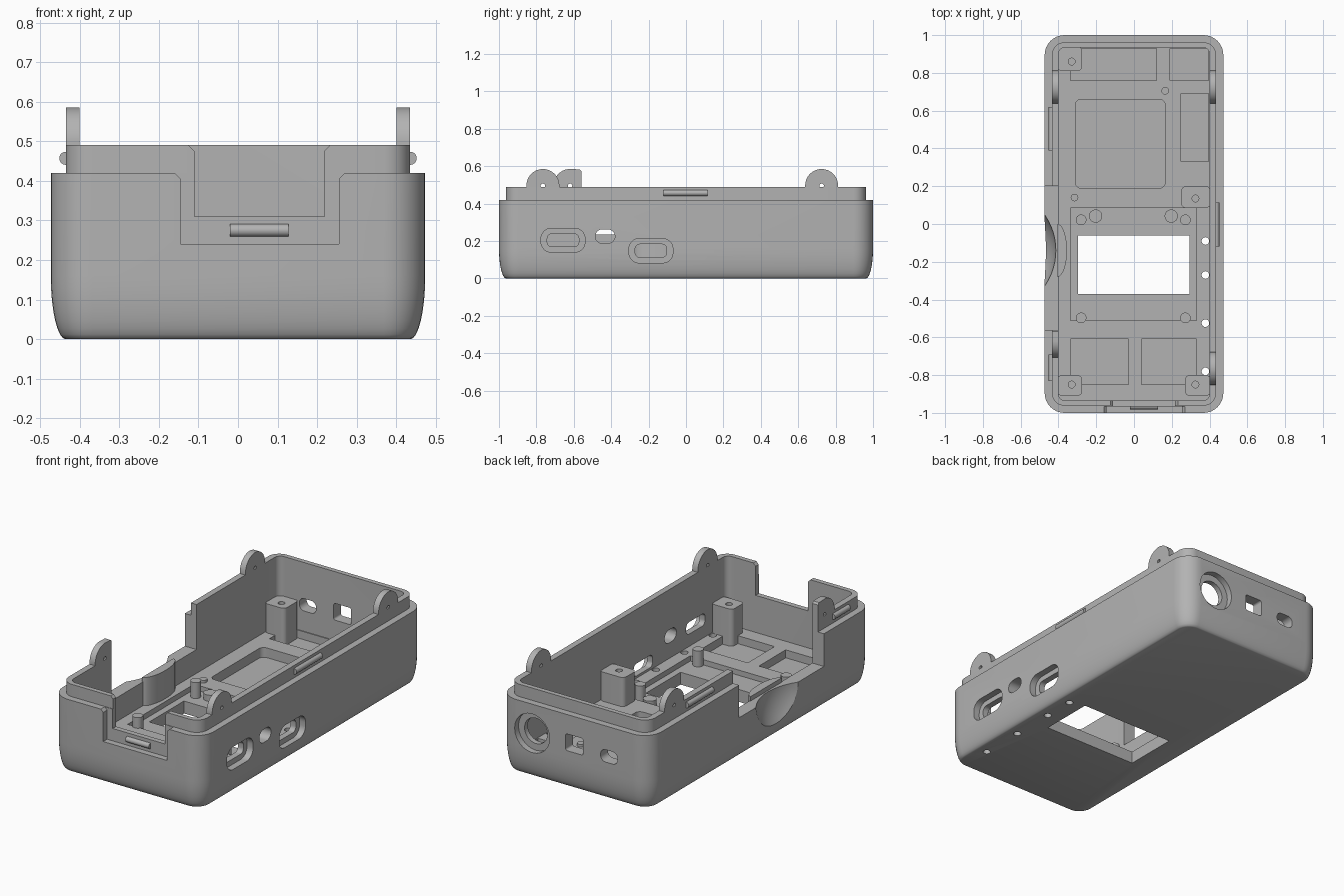
import bpy, bmesh, math

if "Cube" in bpy.data.objects:
    bpy.data.objects.remove(bpy.data.objects["Cube"])

grey = bpy.data.materials.new("plain grey")
grey.diffuse_color = (0.45, 0.45, 0.45, 1)
grey.use_nodes = True
grey.node_tree.nodes["Principled BSDF"].inputs["Base Color"].default_value = grey.diffuse_color


def rr(cx, cy, w, h, r, seg=8):
    """Rounded rectangle outline, counter-clockwise."""
    r = max(min(r, w / 2 - 1e-4, h / 2 - 1e-4), 1e-4)
    pts = []
    for i, (sx, sy) in enumerate([(1, 1), (-1, 1), (-1, -1), (1, -1)]):
        for k in range(seg + 1):
            a = (i + k / seg) * math.pi / 2
            pts.append((cx + sx * (w / 2 - r) + r * math.cos(a),
                        cy + sy * (h / 2 - r) + r * math.sin(a)))
    return pts


def span(a0, a1, b0, b1, r=0.0):
    """Rectangle outline from its limits."""
    if r == 0:
        return [(a0, b0), (a1, b0), (a1, b1), (a0, b1)]
    return rr((a0 + a1) / 2, (b0 + b1) / 2, a1 - a0, b1 - b0, r)


def disc(a, b, r):
    return rr(a, b, 2 * r, 2 * r, r, 6)


def loft(name, rings):
    bm = bmesh.new()
    vs = [[bm.verts.new(p) for p in ring] for ring in rings]
    n = len(vs[0])
    for lo, hi in zip(vs, vs[1:]):
        for i in range(n):
            bm.faces.new((lo[i], lo[(i + 1) % n], hi[(i + 1) % n], hi[i]))
    bm.faces.new(vs[0][::-1])
    bm.faces.new(vs[-1])
    bmesh.ops.recalc_face_normals(bm, faces=bm.faces)
    me = bpy.data.meshes.new(name)
    bm.to_mesh(me)
    bm.free()
    me.materials.append(grey)
    ob = bpy.data.objects.new(name, me)
    bpy.context.collection.objects.link(ob)
    return ob


def prism(name, pts, axis, lo, hi):
    """Outline extruded along an axis."""
    put = {"x": lambda a, b, c: (c, a, b), "y": lambda a, b, c: (a, c, b),
           "z": lambda a, b, c: (a, b, c)}[axis]
    return loft(name, [[put(a, b, c) for a, b in pts] for c in (lo, hi)])


def cut(target, cutter):
    bpy.context.view_layer.objects.active = target
    m = target.modifiers.new("cut", "BOOLEAN")
    m.operation, m.solver, m.object = "DIFFERENCE", "EXACT", cutter
    bpy.ops.object.modifier_apply(modifier=m.name)
    bpy.data.objects.remove(cutter, do_unlink=True)


def cut_prism(target, pts, axis, lo, hi):
    cut(target, prism("cutter", pts, axis, lo, hi))


# Case: rounded foot, straight sides, stepped lip
rings = []
for i in range(9):
    z = 0.16 * (1 - math.cos(i / 8 * math.pi / 2))
    inset = 0.038 * (1 - math.sin(i / 8 * math.pi / 2))
    rings.append((z, inset))
rings += [(0.42, 0), (0.42, 0.038), (0.49, 0.038)]
case = loft("case", [[(x, y, z) for x, y in
                      rr(0, 0, 0.946 - 2 * d, 2 - 2 * d, 0.105 - d)] for z, d in rings])

# Cavity, display recess, floor pockets and display window
cut_prism(case, span(-0.4, 0.4, -0.935, 0.935, 0.035), "z", 0.10, 0.7)
cut_prism(case, span(-0.335, 0.33, -0.51, 0.085), "z", 0.07, 0.3)
cut_prism(case, span(-0.31, 0.165, 0.19, 0.66, 0.03), "z", 0.045, 0.3)
for box in [(-0.335, -0.03, -0.85, -0.61), (0.04, 0.33, -0.85, -0.61),
            (-0.335, 0.12, 0.76, 0.93), (0.19, 0.395, 0.76, 0.93),
            (0.25, 0.395, 0.33, 0.69)]:
    cut_prism(case, span(*box), "z", 0.055, 0.3)
cut_prism(case, span(-0.297, 0.293, -0.37, -0.06), "z", -0.1, 0.3)

# Indicator light holes
for y in (-0.09, -0.27, -0.525, -0.78):
    cut_prism(case, disc(0.378, y, 0.02), "z", -0.1, 0.2)

# Front opening: outer step and inner gap, both with chamfered mouths
cut_prism(case, [(-0.145, 0.24), (0.255, 0.24), (0.255, 0.405), (0.27, 0.42), (0.27, 0.6),
                 (-0.16, 0.6), (-0.16, 0.42), (-0.145, 0.405)], "y", -1.1, -0.965)
cut_prism(case, [(-0.11, 0.31), (0.218, 0.31), (0.218, 0.475), (0.233, 0.49), (0.233, 0.6),
                 (-0.125, 0.6), (-0.125, 0.49), (-0.11, 0.475)], "y", -1.1, -0.9)

# Left side gap and thumb scoop
cut_prism(case, span(-0.56, 0.2, 0.235, 0.7), "x", -0.6, -0.39)
bpy.ops.mesh.primitive_uv_sphere_add(segments=64, ring_count=32, radius=0.33,
                                     location=(-0.743, -0.14, 0.25))
cut(case, bpy.context.object)

# Right side ports: wide recess then through slot
for y0, y1, z0, z1 in [(-0.775, -0.54, 0.14, 0.268), (-0.305, -0.07, 0.083, 0.213)]:
    cut_prism(case, span(y0, y1, z0, z1, 0.055), "x", 0.435, 0.6)
    cut_prism(case, span(y0 + 0.033, y1 - 0.033, z0 + 0.03, z1 - 0.03, 0.025), "x", 0.3, 0.6)
cut_prism(case, span(-0.485, -0.38, 0.188, 0.262, 0.037), "x", 0.3, 0.6)

# Back ports: round counterbore, square and slot
cut_prism(case, disc(0.265, 0.255, 0.11), "y", 0.965, 1.1)
cut_prism(case, disc(0.265, 0.255, 0.072), "y", 0.9, 1.1)
cut_prism(case, span(-0.055, 0.055, 0.215, 0.31, 0.012), "y", 0.9, 1.1)
cut_prism(case, span(-0.27, -0.165, 0.215, 0.285, 0.03), "y", 0.9, 1.1)

parts = [case]


# Hinge ears on the lip
def ear(name, side, y, square=False):
    pts = [(y - 0.088, 0.44)]
    end = 90 if square else 0
    for k in range(17):
        a = math.radians(180 - (180 - end) * k / 16)
        pts.append((y + 0.088 * math.cos(a), 0.497 + 0.088 * math.sin(a)))
    pts += [(y + 0.05, 0.583), (y + 0.06, 0.573), (y + 0.06, 0.44)] if square \
        else [(y + 0.088, 0.44)]
    lo, hi = sorted((side * 0.4, side * 0.435))
    ob = prism(name, pts, "x", lo, hi)
    cut_prism(ob, disc(y, 0.495, 0.012), "x", lo - 0.1, hi + 0.1)
    parts.append(ob)


ear("ear_right_back", 1, 0.725)
ear("ear_right_front", 1, -0.765)
ear("ear_left_back", -1, 0.725)
ear("ear_left_front", -1, -0.62, True)

# Snap ridges around the lip
for name, x, y0, y1 in [("right_ridge", 0.435, -0.12, 0.115), ("left_back_ridge", -0.435, 0.39, 0.62),
                        ("left_front_ridge", -0.435, -0.83, -0.69)]:
    parts.append(prism(name, disc(x, 0.457, 0.0165), "y", y0, y1))
parts.append(prism("front_ridge", disc(-0.965, 0.275, 0.016), "x", -0.02, 0.127))

# Screw posts with bores
for name, box, hole in [("post_back_left", (-0.405, -0.275, 0.81, 0.94), (-0.33, 0.86)),
                        ("post_middle", (0.25, 0.405, 0.085, 0.2), (0.325, 0.135)),
                        ("post_front_right", (0.27, 0.405, -0.91, -0.8), (0.325, -0.85)),
                        ("post_front_left", (-0.405, -0.275, -0.91, -0.8), (-0.33, -0.85))]:
    post = prism(name, span(*box, 0.025), "z", 0.05, 0.265)
    cut_prism(post, disc(*hole, 0.018), "z", 0.15, 0.4)
    parts.append(post)

# Locating pegs, low bosses and the wall bulge behind the scoop
for x in (-0.28, 0.272):
    for y in (0.022, -0.497):
        parts.append(prism("peg", disc(x, y, 0.028), "z", 0.06, 0.16))
for x in (-0.203, 0.197):
    parts.append(prism("boss", disc(x, 0.042, 0.035), "z", 0.06, 0.105))
for x, y in [(0.165, 0.705), (-0.315, 0.14)]:
    parts.append(prism("small_stud", disc(x, y, 0.02), "z", 0.09, 0.115))
bulge = [(-0.405 + 0.05 * math.sin(t * math.pi / 16), -0.14 - 0.14 * math.cos(t * math.pi / 16))
         for t in range(17)]
parts.append(prism("scoop_backing", bulge, "z", 0.08, 0.26))

# Smooth curved faces, keep hard edges
for ob in parts:
    bpy.ops.object.select_all(action="DESELECT")
    ob.select_set(True)
    bpy.context.view_layer.objects.active = ob
    bpy.ops.object.shade_smooth_by_angle(angle=math.radians(30))
